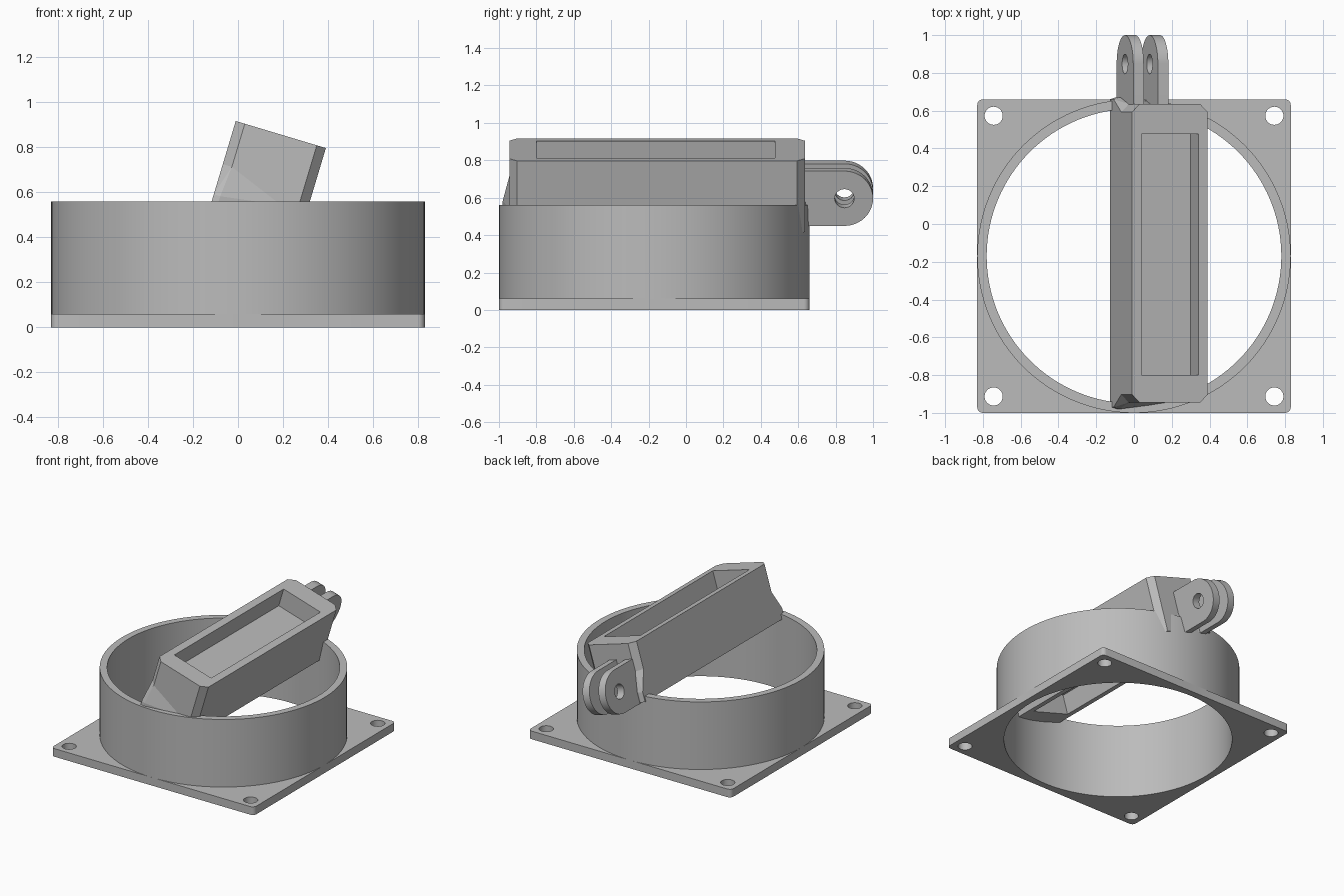
import bpy, bmesh, math
from mathutils import Matrix, Vector

if "Cube" in bpy.data.objects:
    bpy.data.objects.remove(bpy.data.objects["Cube"])

grey = bpy.data.materials.new("plain grey")
grey.use_nodes = True
COLOUR = (0.5, 0.5, 0.5, 1)
grey.diffuse_color = COLOUR
grey.node_tree.nodes["Principled BSDF"].inputs["Base Color"].default_value = COLOUR

CY = -0.17                       # centre of plate and ring
HALF, INNER, RING_TOP, PLATE_TOP = 0.83, 0.78, 0.56, 0.06
TILT = math.radians(16.7)
# Housing frame: x across its top, y along its length, z out of its top face
FRAME = Matrix.Translation((-0.01, 0, 0.917)) @ Matrix.Rotation(TILT, 4, 'Y')
WIDTH, DEPTH, Y0, Y1 = 0.418, 0.41, -0.945, 0.635


def add(name, bm, matrix=None):
    if matrix:
        bm.transform(matrix)
    bmesh.ops.recalc_face_normals(bm, faces=bm.faces)
    mesh = bpy.data.meshes.new(name)
    bm.to_mesh(mesh)
    bm.free()
    mesh.materials.append(grey)
    ob = bpy.data.objects.new(name, mesh)
    bpy.context.collection.objects.link(ob)
    return ob


def prism(points, direction):
    """Extrude a closed 3D outline along a direction."""
    bm = bmesh.new()
    face = bm.faces.new([bm.verts.new(p) for p in points])
    new = bmesh.ops.extrude_face_region(bm, geom=[face])["geom"]
    verts = [g for g in new if isinstance(g, bmesh.types.BMVert)]
    bmesh.ops.translate(bm, verts=verts, vec=direction)
    return bm


def box(x0, x1, y0, y1, z0, z1):
    return prism([(x0, y0, z0), (x1, y0, z0), (x1, y1, z0), (x0, y1, z0)], (0, 0, z1 - z0))


def circle(cx, cy, r, n):
    return [(cx + r * math.cos(math.tau * i / n), cy + r * math.sin(math.tau * i / n))
            for i in range(n)]


def cut(ob, cutters):
    for c in cutters:
        m = ob.modifiers.new("cut", 'BOOLEAN')
        m.object, m.operation, m.solver = c, 'DIFFERENCE', 'EXACT'
    deps = bpy.context.evaluated_depsgraph_get()
    ob.data = bpy.data.meshes.new_from_object(ob.evaluated_get(deps))
    ob.modifiers.clear()
    for c in cutters:
        bpy.data.objects.remove(c)


def smooth(ob):
    bpy.ops.object.select_all(action='DESELECT')
    ob.select_set(True)
    bpy.context.view_layer.objects.active = ob
    bpy.ops.object.shade_smooth_by_angle(angle=math.radians(30))


# Base plate with rounded corners, bore and four screw holes
R = 0.03
outline = []
for k, (sx, sy) in enumerate([(1, 1), (-1, 1), (-1, -1), (1, -1)]):
    for i in range(7):
        a = math.pi / 2 * (k + i / 6)
        outline.append((sx * (HALF - R) + R * math.cos(a),
                        CY + sy * (HALF - R) + R * math.sin(a), 0))
plate = add("base_plate", prism(outline, (0, 0, PLATE_TOP)))
holes = [(0, CY, INNER, 128)]
holes += [(sx * 0.743, CY + sy * 0.743, 0.048, 32) for sx in (-1, 1) for sy in (-1, 1)]
cut(plate, [add("hole_cutter", prism([(x, y, -0.1) for x, y in circle(cx, cy, r, n)], (0, 0, 0.3)))
            for cx, cy, r, n in holes])
smooth(plate)

# Round collar standing on the plate
bm = bmesh.new()
N = 128
loops = [[bm.verts.new((x, y, z)) for x, y in circle(0, CY, r, N)]
         for r, z in ((HALF, PLATE_TOP), (HALF, RING_TOP), (INNER, RING_TOP), (INNER, PLATE_TOP))]
for a, b in zip(loops, loops[1:] + loops[:1]):
    for i in range(N):
        j = (i + 1) % N
        bm.faces.new((a[i], a[j], b[j], b[i]))
smooth(add("collar", bm))

# Tilted housing with chamfered corners and a pocket above and below
C = 0.042
shape = [(C, Y0), (WIDTH - C, Y0), (WIDTH, Y0 + C), (WIDTH, Y1 - C),
         (WIDTH - C, Y1), (C, Y1), (0, Y1 - C), (0, Y0 + C)]
housing = add("tilted_housing", prism([(x, y, 0) for x, y in shape], (0, 0, -DEPTH)), FRAME)
cut(housing, [add("pocket_cutter", box(0.052, WIDTH - 0.052, -0.80, 0.477, lo, hi), FRAME)
              for lo, hi in ((-0.14, 0.1), (-DEPTH - 0.1, -DEPTH + 0.14))])

# Gussets blending the housing ends into the collar
for name, end, out in (("front_gusset", Y0, -1), ("back_gusset", Y1, 1)):
    bm = bmesh.new()
    for x, off, z in ((0, -C, -0.2), (C, 0, -0.2), (0.3, 0, -0.3),
                      (0, -C, -DEPTH), (0, 0.025, -DEPTH + 0.07), (0.03, 0.035, -DEPTH + 0.07),
                      (0, 0.025, -DEPTH), (0.03, 0.035, -DEPTH), (0.3, 0, -DEPTH),
                      (0.25, -C, -0.3), (0.25, -C, -DEPTH)):
        bm.verts.new((x, end + out * off, z))
    hull = bmesh.ops.convex_hull(bm, input=bm.verts)
    loose = [v for v in bm.verts if not v.link_faces]
    bmesh.ops.delete(bm, geom=loose, context='VERTS')
    add(name, bm, FRAME)

# Two hinge fingers with a round end and a bolt hole
TY, TZ, TR, THICK = 0.847, -0.265, 0.153, 0.058
for name, x in (("hinge_finger_right", 0.04), ("hinge_finger_left", 0.176)):
    pts = [(x, 0.60, TZ - TR)]
    for i in range(25):
        a = math.pi * (i / 24 - 0.5)
        pts.append((x, TY + TR * math.cos(a), TZ + TR * math.sin(a)))
    pts.append((x, 0.60, TZ + TR))
    finger = add(name, prism(pts, (THICK, 0, 0)), FRAME)
    bolt = [(x - 0.05, y, z) for y, z in circle(TY, TZ, 0.052, 32)]
    cut(finger, [add("bolt_cutter", prism(bolt, (0.2, 0, 0)), FRAME)])
    smooth(finger)
